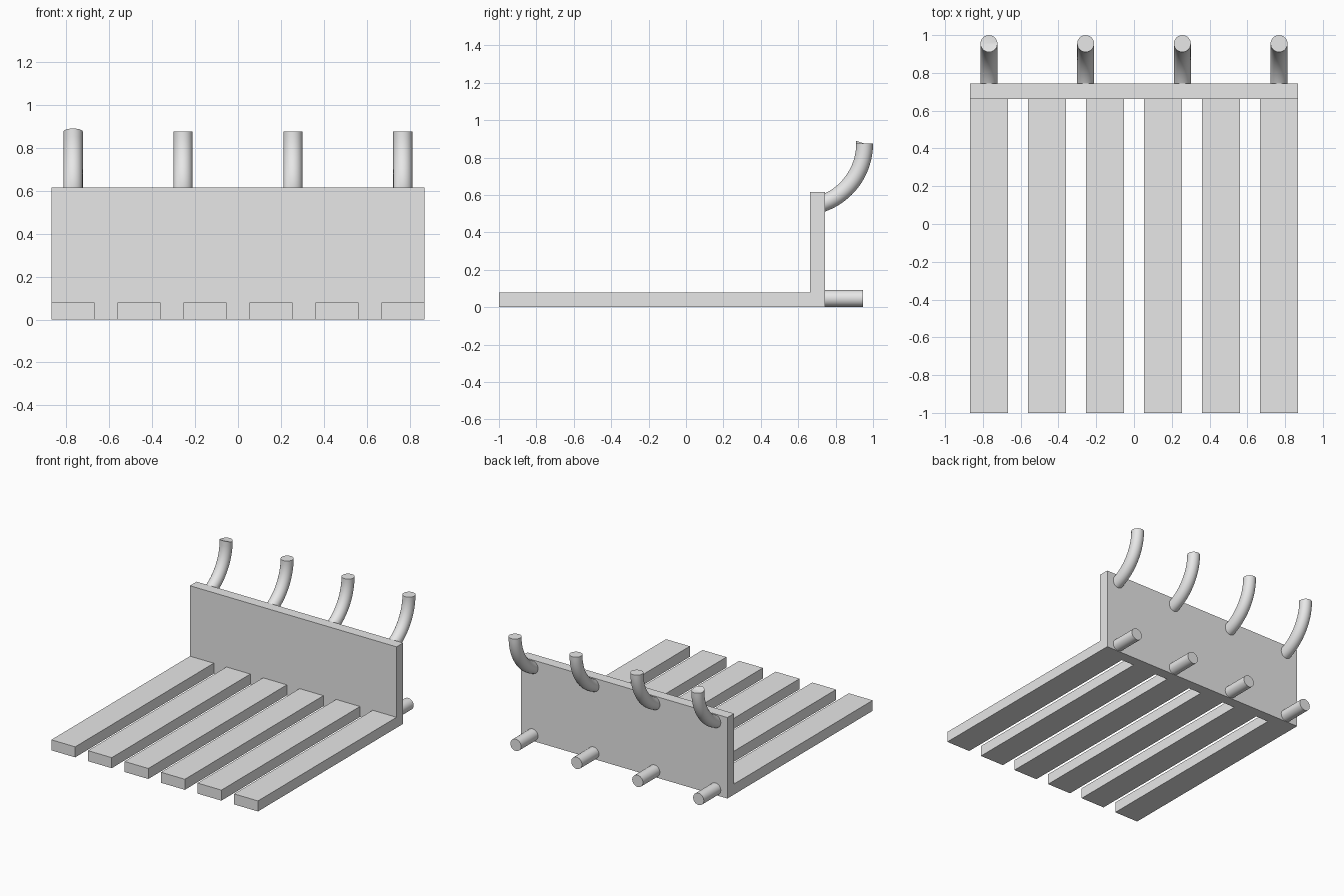
import bpy, bmesh
from math import radians
from mathutils import Matrix, Vector

if "Cube" in bpy.data.objects:
    bpy.data.objects.remove(bpy.data.objects["Cube"], do_unlink=True)

grey = bpy.data.materials.new("plain grey")
grey.use_nodes = True
colour = (0.8, 0.8, 0.8, 1)
grey.diffuse_color = colour
grey.node_tree.nodes["Principled BSDF"].inputs["Base Color"].default_value = colour

HALF_WIDTH = 0.868
PLATE_FRONT, PLATE_BACK, PLATE_TOP = 0.663, 0.743, 0.615
SLATS, SLAT_WIDTH, SLAT_HEIGHT = 6, 0.2, 0.08
PEGS, PEG_SPAN, PEG_RADIUS, SIDES = 4, 0.768, 0.045, 24
TIP_Y, TIP_Z, BEND_RADIUS = 0.955, 0.875, 0.341


def add_object(name, bm, smooth=False):
    bmesh.ops.recalc_face_normals(bm, faces=bm.faces)
    mesh = bpy.data.meshes.new(name)
    bm.to_mesh(mesh)
    bm.free()
    mesh.materials.append(grey)
    obj = bpy.data.objects.new(name, mesh)
    bpy.context.collection.objects.link(obj)
    if smooth:
        bpy.ops.object.select_all(action="DESELECT")
        obj.select_set(True)
        bpy.context.view_layer.objects.active = obj
        bpy.ops.object.shade_smooth_by_angle(angle=radians(35))
    return obj


def box(name, low, high):
    low, high = Vector(low), Vector(high)
    bm = bmesh.new()
    matrix = Matrix.Translation((low + high) / 2) @ Matrix.Diagonal((*(high - low), 1))
    bmesh.ops.create_cube(bm, size=1, matrix=matrix)
    return add_object(name, bm)


def spread(count, span):
    return [span * (2 * i / (count - 1) - 1) for i in range(count)]


def hook(name, x, folded_tip):
    """Quarter-bent rod rising from the plate; its tip may have a raised front half."""
    bm = bmesh.new()
    tip = Vector((x, TIP_Y, TIP_Z))
    ring = bmesh.ops.create_circle(bm, segments=SIDES, radius=PEG_RADIUS,
                                   matrix=Matrix.Translation(tip))["verts"]
    bmesh.ops.spin(bm, geom=ring + bm.edges[:], cent=tip - Vector((0, BEND_RADIUS, 0)),
                   axis=(1, 0, 0), angle=radians(-72), steps=16, use_duplicate=False)
    bmesh.ops.holes_fill(bm, edges=[e for e in bm.edges if e.is_boundary], sides=0)
    if folded_tip:
        top = [v for v in bm.verts if abs(v.co.z - TIP_Z) < 1e-5]
        ends = [min(top, key=lambda v: v.co.x), max(top, key=lambda v: v.co.x)]
        bmesh.ops.connect_verts(bm, verts=ends)
        for v in top:
            v.co.z += max(0, TIP_Y - v.co.y) / PEG_RADIUS * 0.015
    return add_object(name, bm, smooth=True)


def pin(name, x):
    start, end = PLATE_BACK - 0.03, 0.947
    bm = bmesh.new()
    matrix = Matrix.Translation((x, (start + end) / 2, 0.047)) @ Matrix.Rotation(radians(90), 4, "X")
    bmesh.ops.create_cone(bm, cap_ends=True, segments=SIDES, radius1=PEG_RADIUS,
                          radius2=PEG_RADIUS, depth=end - start, matrix=matrix)
    return add_object(name, bm, smooth=True)


# Upright back plate
box("back_plate", (-HALF_WIDTH, PLATE_FRONT, 0), (HALF_WIDTH, PLATE_BACK, PLATE_TOP))

# Shelf slats reaching forward
for i, x in enumerate(spread(SLATS, HALF_WIDTH - SLAT_WIDTH / 2)):
    box(f"slat_{i + 1}", (x - SLAT_WIDTH / 2, -1, 0),
        (x + SLAT_WIDTH / 2, PLATE_FRONT, SLAT_HEIGHT))

# Mounting hooks above, straight pins below
for i, x in enumerate(spread(PEGS, PEG_SPAN)):
    hook(f"hook_{i + 1}", x, folded_tip=(i == 0))
    pin(f"pin_{i + 1}", x)
